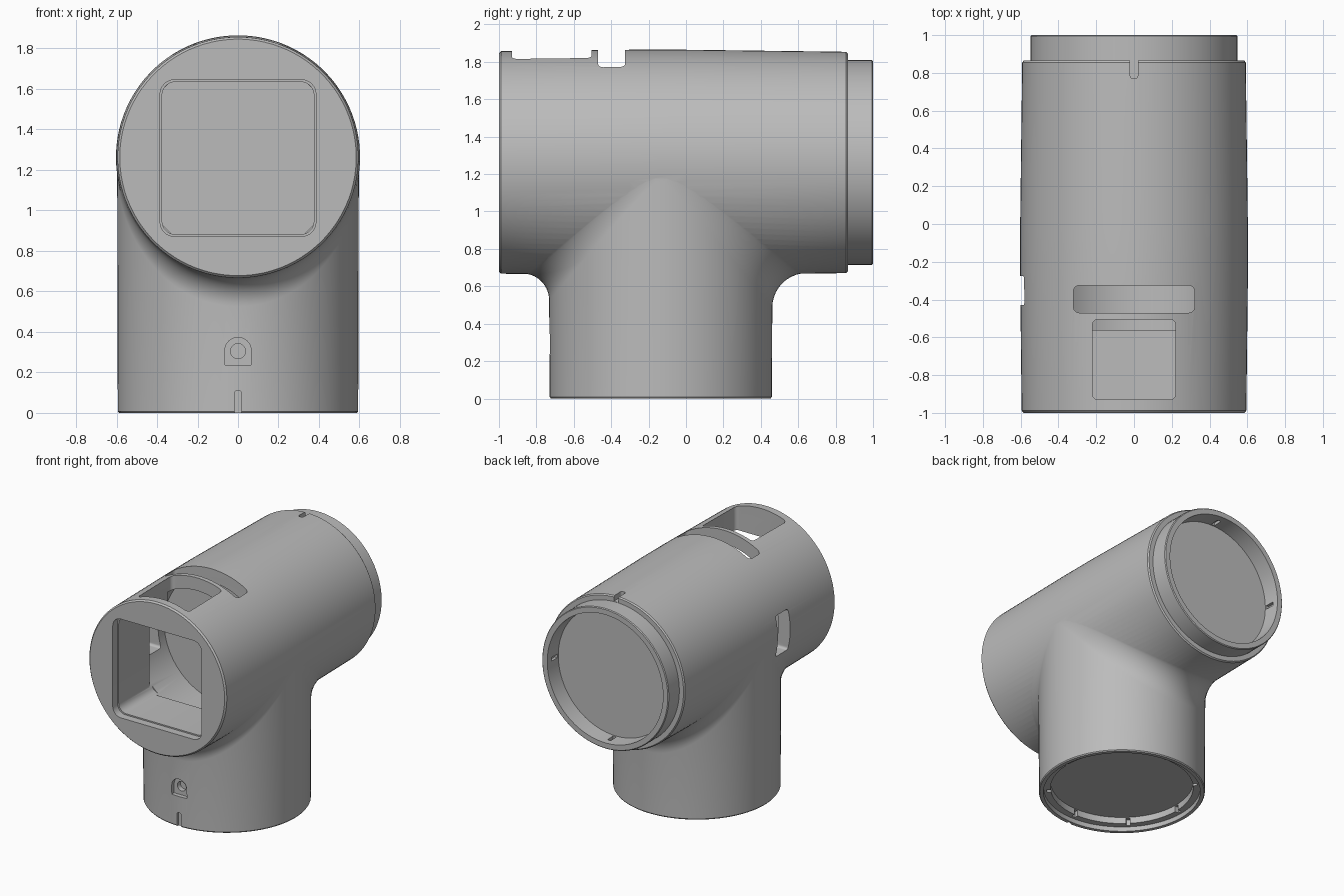
import bpy, bmesh, math
from mathutils import Vector

if "Cube" in bpy.data.objects:
    bpy.data.objects.remove(bpy.data.objects["Cube"])

SEG = 96
AXIS_Z = 1.262      # height of the horizontal barrel axis
STEM_Y = -0.135     # centre of the vertical stem

grey = bpy.data.materials.new("plain grey")
grey.use_nodes = True
grey.diffuse_color = (0.5, 0.5, 0.5, 1)
grey.node_tree.nodes["Principled BSDF"].inputs["Base Color"].default_value = (0.5, 0.5, 0.5, 1)


def solid(name, rings):
    """Closed solid lofted through equal-length rings of points."""
    bm = bmesh.new()
    loops = [[bm.verts.new(p) for p in ring] for ring in rings]
    n = len(loops[0])
    for a, b in zip(loops, loops[1:]):
        for i in range(n):
            j = (i + 1) % n
            bm.faces.new((a[i], a[j], b[j], b[i]))
    bm.faces.new(loops[0])
    bm.faces.new(loops[-1])
    bmesh.ops.recalc_face_normals(bm, faces=bm.faces)
    mesh = bpy.data.meshes.new(name)
    bm.to_mesh(mesh)
    bm.free()
    mesh.materials.append(grey)
    obj = bpy.data.objects.new(name, mesh)
    bpy.context.collection.objects.link(obj)
    return obj


def place(u, v, h, axis):
    return {"x": (h, u, v), "y": (u, h, v), "z": (u, v, h)}[axis]


def lathe(name, profile, axis, cu, cv, seg=SEG):
    """Revolve (radius, position) pairs around an axis through (cu, cv)."""
    turn = [2 * math.pi * (i + 0.5) / seg for i in range(seg)]
    return solid(name, [[place(cu + r * math.cos(t), cv + r * math.sin(t), h, axis)
                         for t in turn] for r, h in profile])


def prism(name, outline, axis, start, end):
    return solid(name, [[place(u, v, h, axis) for u, v in outline] for h in (start, end)])


def rounded(u0, u1, v0, v1, r):
    """Outline of a rectangle with rounded corners."""
    pts = []
    corners = ((u1 - r, v1 - r), (u0 + r, v1 - r), (u0 + r, v0 + r), (u1 - r, v0 + r))
    for k, (cu, cv) in enumerate(corners):
        for s in range(7):
            t = math.pi / 2 * (k + s / 6)
            pts.append((cu + r * math.cos(t), cv + r * math.sin(t)))
    return pts


def combine(target, other, operation):
    mod = target.modifiers.new("combine", "BOOLEAN")
    mod.operation = operation
    mod.solver = "EXACT"
    mod.object = other
    bpy.context.view_layer.objects.active = target
    bpy.ops.object.modifier_apply(modifier=mod.name)
    bpy.data.objects.remove(other)


# Horizontal barrel, slightly swollen in the middle, with a stepped rear collar
SWELL = [(0.595, -0.988), (0.603, -0.3), (0.603, 0.0), (0.592, 0.855)]


def barrel_radius(y):
    for (r0, y0), (r1, y1) in zip(SWELL, SWELL[1:]):
        if y <= y1:
            return r0 + (r1 - r0) * (y - y0) / (y1 - y0)
    return SWELL[-1][0]


housing = lathe("housing",
                [(0.584, -1.0)] + SWELL + [(0.584, 0.865), (0.548, 0.865), (0.548, 0.994), (0.542, 1.0)],
                "y", 0, AXIS_Z)

# Vertical stem whose top flares tangentially into the barrel
columns = []
for i in range(SEG):
    t = 2 * math.pi * (i + 0.5) / SEG
    c, s = math.cos(t), math.sin(t)
    x, y = 0.597 * s, STEM_Y + 0.597 * c
    d = (0.18 if c > 0 else 0.14) * abs(c) ** 0.7
    out = y + math.copysign(d, c)
    zi = AXIS_Z - math.sqrt(barrel_radius(out) ** 2 - x * x)
    col = [(0.588 * s, STEM_Y + 0.588 * c, 0), (0.594 * s, STEM_Y + 0.594 * c, 0.008)]
    for k in range(11):
        f = k / 10
        a, b, e = (1 - f) ** 2, 1.414 * f * (1 - f), f * f
        w = a + b + e
        col.append((x, (a * y + b * y + e * out) / w,
                    (a * (zi - d) + b * zi + e * zi) / w + 0.003 * e))
    col.append((0.85 * x, STEM_Y + 0.5 * c, AXIS_Z))
    columns.append(col)
combine(housing, solid("stem", list(zip(*columns))), "UNION")

# Front socket with a thin lip, and the wider chamber behind it
cutters = [
    prism("lip", rounded(-0.385, 0.385, 0.872, 1.645, 0.07), "y", -1.1, -0.94),
    prism("socket", rounded(-0.375, 0.375, 0.882, 1.635, 0.065), "y", -0.96, -0.53),
    lathe("chamber", [(0.5, -0.56), (0.5, -0.2)], "y", 0, AXIS_Z),
    # Top window, top slot and side slot
    prism("top_window", rounded(-0.22, 0.22, -0.93, -0.505, 0.03), "z", 1.4, 2.0),
    prism("top_slot", rounded(-0.32, 0.32, -0.47, -0.325, 0.03), "z", 1.4, 2.0),
    prism("side_slot", rounded(-0.43, -0.275, 1.1, 1.42, 0.02), "x", -0.75, -0.33),
    # Rear and bottom recesses
    lathe("rear_recess", [(0.497, 0.87), (0.505, 1.1)], "y", 0, AXIS_Z),
    lathe("bottom_recess", [(0.51, 0.085), (0.51, 0.035), (0.56, 0.035), (0.565, -0.1)],
          "z", 0, STEM_Y),
    # Alignment marks
    prism("rear_mark", rounded(-0.02, 0.02, 0.77, 0.95, 0.015), "z", AXIS_Z + 0.55, 2.0),
    prism("stem_mark", rounded(-0.018, 0.018, -0.1, 0.11, 0.015), "y", -0.9, STEM_Y - 0.575),
    # Button hole in the arched pocket
    lathe("button_hole", [(0.037, -0.8), (0.037, -0.66)], "y", 0, 0.305, 24),
]
arch = [(-0.065, 0.237), (0.065, 0.237)]
arch += [(0.065 * math.cos(math.pi * k / 16), 0.308 + 0.065 * math.sin(math.pi * k / 16))
         for k in range(17)]
cutters.append(prism("button_pocket", arch, "y", -0.9, STEM_Y - 0.562))

# Small locking notches around both openings
for k in range(8):
    t = math.pi / 4 * k
    c, s = math.cos(t), math.sin(t)
    box = [(0.49, -0.015), (0.54, -0.015), (0.54, 0.015), (0.49, 0.015)]
    ring = [(r * c - w * s, r * s + w * c) for r, w in box]
    cutters.append(prism("stem_notch", [(u, v + STEM_Y) for u, v in ring], "z", 0.02, 0.08))
    if k % 2 == 0:
        rear = [(u * 0.965, v * 0.965 + AXIS_Z) for u, v in ring]
        cutters.append(prism("rear_notch", rear, "y", 0.88, 0.95))

for cutter in cutters:
    combine(housing, cutter, "DIFFERENCE")

# Smooth shading with crisp cut edges
bpy.ops.object.select_all(action="DESELECT")
housing.select_set(True)
bpy.context.view_layer.objects.active = housing
bpy.ops.object.shade_smooth_by_angle(angle=math.radians(30))
